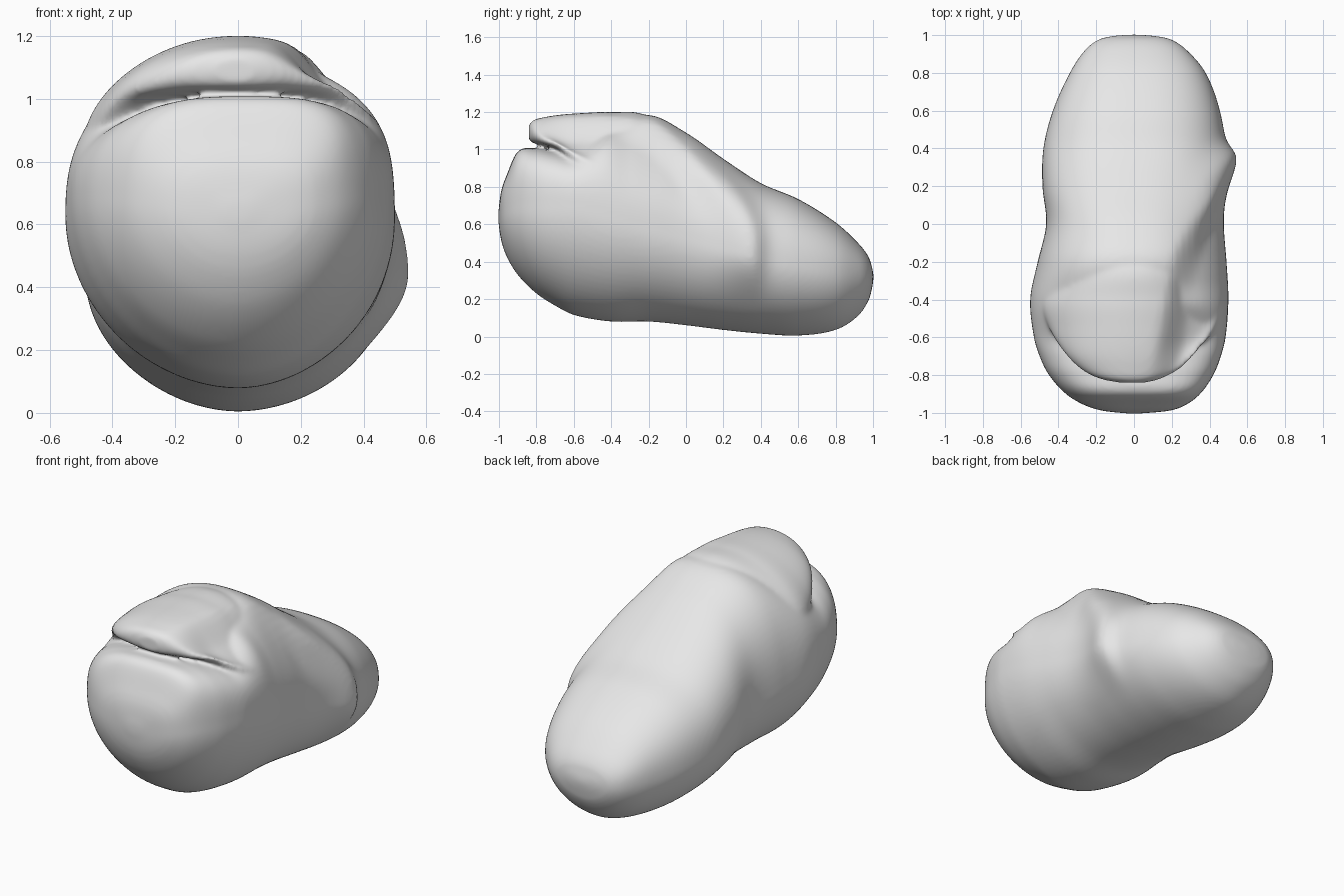
import bpy
import bmesh
from math import cos, sin, pi, exp

cube = bpy.data.objects.get("Cube")
if cube:
    bpy.data.objects.remove(cube)

grey = bpy.data.materials.new("plain grey")
grey.use_nodes = True
grey.diffuse_color = (0.8, 0.8, 0.8, 1)
grey.node_tree.nodes["Principled BSDF"].inputs["Base Color"].default_value = (0.8, 0.8, 0.8, 1)


def smooth(t):
    t = max(0, min(1, t))
    return t * t * (3 - 2 * t)


def spline(rows, y):
    """Interpolate the rows (y, values...) with a smooth curve."""
    i = 0
    while i < len(rows) - 2 and y > rows[i + 1][0]:
        i += 1
    a, b = rows[i], rows[i + 1]
    p, q = rows[max(i - 1, 0)], rows[min(i + 2, len(rows) - 1)]
    h = b[0] - a[0]
    t = (y - a[0]) / h
    out = []
    for k in range(1, len(a)):
        ma = (b[k] - p[k]) / (b[0] - p[0]) * h
        mb = (q[k] - a[k]) / (q[0] - a[0]) * h
        out.append((2*t**3 - 3*t*t + 1) * a[k] + (t**3 - 2*t*t + t) * ma
                   + (3*t*t - 2*t**3) * b[k] + (t**3 - t*t) * mb)
    return out


def power(v, n):
    return (1 if v > 0 else -1) * abs(v) ** (2 / n)


def fold(x, y, z, top, start):
    """Lower the top beside a slanting crest and swell the left flank into a ridge."""
    crest = 0.09 + 0.2 * (y + 0.7) + 0.14 * smooth((y + 0.2) / 0.5)
    fade = smooth((0.4 - y) / 0.25) * smooth((y - start) / 0.3)
    z -= 0.09 * smooth((x - crest) / 0.17) * fade * top
    if x > 0:
        d = y - 0.35 + 1.3 * max(0, z - 0.5) ** 2
        swell = exp(-(d / (0.16 if d < 0 else 0.07)) ** 2)
        x *= 1 + 0.12 * swell * smooth((z - 0.15) / 0.3) * smooth((1.12 - z) / 0.3)
    return x, z


def loft(name, rows, upper_front, upper_back, fold_start, skew=0, droop=0, steps=100, around=80):
    """Skin rounded sections; each row is y, right x, left x, bottom, middle, top."""
    bm = bmesh.new()
    rings = []
    y0, y1 = rows[0][0], rows[-1][0]
    for s in range(steps + 1):
        y = y0 + (y1 - y0) * (1 - cos(pi * s / steps)) / 2
        xl, xr, zb, zm, zt = spline(rows, y)
        back = smooth((y + 0.65) / 0.35)
        upper = upper_front + (upper_back - upper_front) * back
        ring = []
        for k in range(around):
            a = 2 * pi * k / around
            side = skew * (1 - back) * (1 if cos(a) > 0 else -1)
            n = upper + side if sin(a) > 0 else 1.9
            c, d = power(cos(a), n), power(sin(a), n)
            x = c * (xr if c > 0 else -xl)
            z = zm + d * ((zt - zm) if d > 0 else (zm - zb))
            x, z = fold(x, y, z - droop * x * x, smooth(d * 1.3), fold_start)
            ring.append(bm.verts.new((x, y, z)))
        rings.append(ring)
    for a, b in zip(rings, rings[1:]):
        for k in range(around):
            j = (k + 1) % around
            bm.faces.new((a[k], a[j], b[j], b[k]))
    bm.faces.new(rings[0])
    bm.faces.new(rings[-1][::-1])
    bmesh.ops.recalc_face_normals(bm, faces=bm.faces)
    mesh = bpy.data.meshes.new(name)
    bm.to_mesh(mesh)
    bm.free()
    obj = bpy.data.objects.new(name, mesh)
    bpy.context.collection.objects.link(obj)
    mesh.materials.append(grey)
    return obj


# Main body with the rounded lower jaw in front
body = loft("body", [
    (-1.003, -0.04, 0.04, 0.61, 0.64, 0.67),
    (-0.99, -0.16, 0.18, 0.52, 0.65, 0.77),
    (-0.96, -0.26, 0.27, 0.43, 0.66, 0.86),
    (-0.90, -0.36, 0.35, 0.33, 0.67, 0.99),
    (-0.80, -0.45, 0.42, 0.23, 0.67, 1.005),
    (-0.70, -0.50, 0.46, 0.165, 0.67, 0.99),
    (-0.60, -0.53, 0.485, 0.115, 0.67, 0.98),
    (-0.40, -0.55, 0.50, 0.08, 0.62, 1.12),
    (-0.20, -0.51, 0.49, 0.08, 0.56, 1.185),
    (0.00, -0.465, 0.475, 0.06, 0.51, 1.09),
    (0.20, -0.485, 0.48, 0.035, 0.46, 0.95),
    (0.40, -0.48, 0.485, 0.015, 0.41, 0.82),
    (0.60, -0.43, 0.455, 0.005, 0.37, 0.735),
    (0.80, -0.34, 0.38, 0.035, 0.34, 0.61),
    (0.92, -0.26, 0.28, 0.11, 0.33, 0.50),
    (0.98, -0.18, 0.19, 0.20, 0.32, 0.42),
    (0.997, -0.10, 0.10, 0.27, 0.32, 0.36),
    (1.003, -0.02, 0.02, 0.31, 0.32, 0.33)], 3.2, 2.4, -0.45, skew=0.5)

# Upper lip overhanging the jaw with a narrow slit below it
lip = loft("upper_lip", [
    (-0.84, -0.08, 0.06, 1.05, 1.09, 1.13),
    (-0.82, -0.18, 0.14, 1.035, 1.09, 1.155),
    (-0.77, -0.28, 0.24, 1.025, 1.08, 1.17),
    (-0.68, -0.37, 0.33, 1.00, 1.07, 1.185),
    (-0.55, -0.45, 0.43, 0.87, 1.01, 1.195),
    (-0.40, -0.49, 0.46, 0.75, 0.95, 1.20),
    (-0.20, -0.38, 0.38, 0.70, 0.86, 1.175),
    (0.00, -0.26, 0.26, 0.65, 0.75, 0.96)], 2.2, 2.2, -0.9, droop=0.45)

# Fuse the two parts into one smooth skin
bpy.ops.object.select_all(action="DESELECT")
lip.select_set(True)
body.select_set(True)
bpy.context.view_layer.objects.active = body
bpy.ops.object.join()
remesh = body.modifiers.new("fuse", "REMESH")
remesh.mode = "VOXEL"
remesh.voxel_size = 0.012
remesh.use_smooth_shade = True
relax = body.modifiers.new("relax", "SMOOTH")
relax.factor = 0.5
relax.iterations = 12
bpy.ops.object.shade_smooth()
